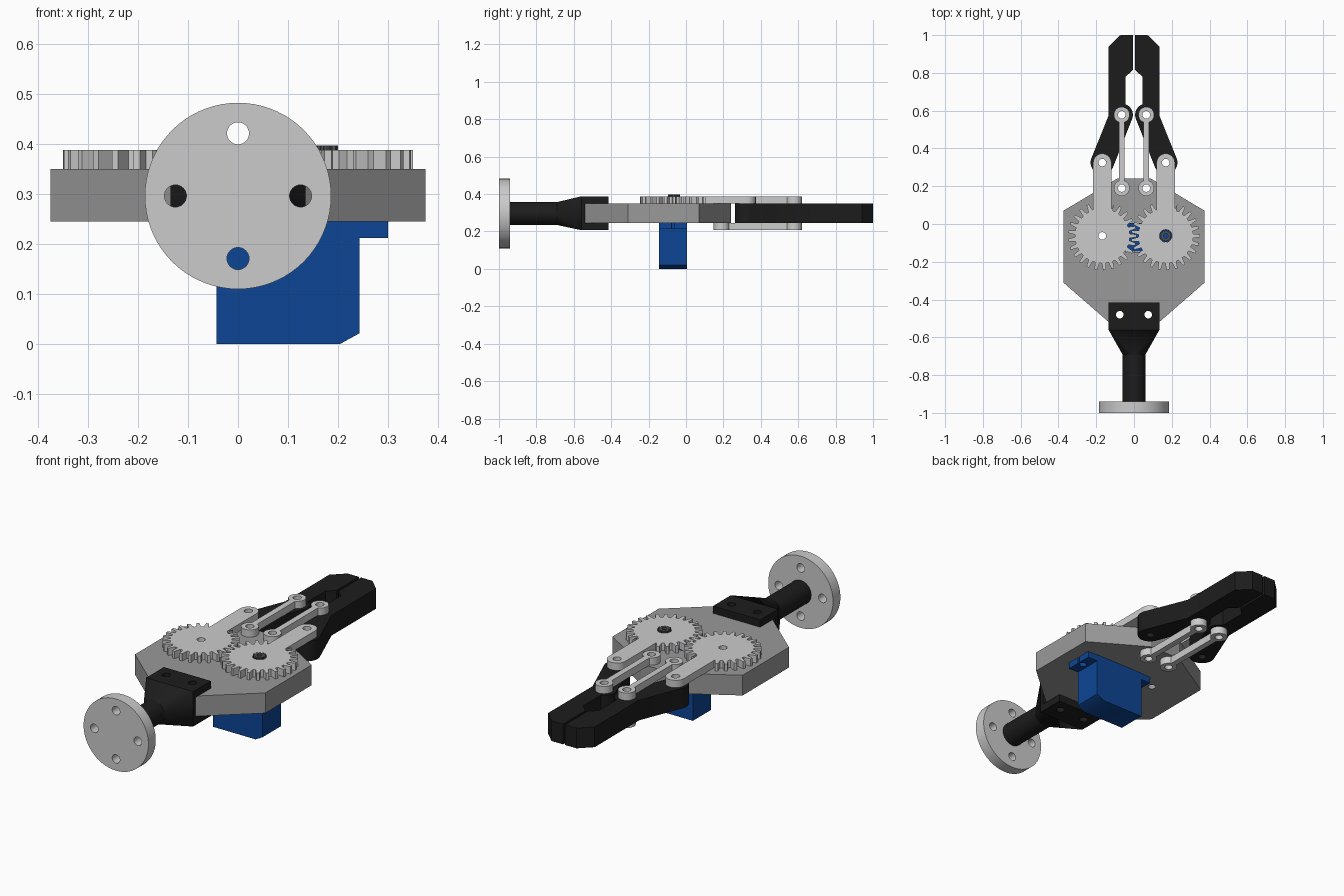
import bpy, bmesh
from math import sin, cos, radians, pi

if "Cube" in bpy.data.objects:
    bpy.data.objects.remove(bpy.data.objects["Cube"])


def material(name, color):
    m = bpy.data.materials.new(name)
    m.diffuse_color = (*color, 1)
    m.use_nodes = True
    m.node_tree.nodes["Principled BSDF"].inputs["Base Color"].default_value = m.diffuse_color
    return m


BLACK = material("black", (0.012, 0.012, 0.012))
DARK = material("dark_grey", (0.32, 0.32, 0.32))
STEEL = material("spline_grey", (0.08, 0.08, 0.08))
BLUE = material("blue", (0.004, 0.06, 0.3))


def arc(cx, cy, r, a0, a1, n=20):
    return [(cx + r * cos(radians(a0 + (a1 - a0) * i / n)),
             cy + r * sin(radians(a0 + (a1 - a0) * i / n))) for i in range(n + 1)]


def circle(cx, cy, r, n=32):
    return arc(cx, cy, r, 0, 360, n)[:-1]


def rect(x0, y0, x1, y1):
    return [(x0, y0), (x1, y0), (x1, y1), (x0, y1)]


def finish(ob, mat):
    bm = bmesh.new()
    bm.from_mesh(ob.data)
    bmesh.ops.remove_doubles(bm, verts=bm.verts, dist=1e-5)
    bmesh.ops.recalc_face_normals(bm, faces=bm.faces)
    bm.to_mesh(ob.data)
    bm.free()
    ob.data.materials.clear()
    if mat:
        ob.data.materials.append(mat)
    bpy.ops.object.select_all(action='DESELECT')
    ob.select_set(True)
    bpy.context.view_layer.objects.active = ob
    bpy.ops.object.shade_smooth_by_angle(angle=radians(30))


def extrude(name, loops, lo, hi, mat=None, along_y=False):
    """Outline plus hole loops, extruded from lo to hi along z (or y)."""
    cu = bpy.data.curves.new(name, 'CURVE')
    cu.dimensions = '2D'
    cu.fill_mode = 'BOTH'
    cu.extrude = (hi - lo) / 2
    for pts in loops:
        sp = cu.splines.new('POLY')
        sp.points.add(len(pts) - 1)
        for p, (x, y) in zip(sp.points, pts):
            p.co = (x, y, 0, 1)
        sp.use_cyclic_u = True
    ob = bpy.data.objects.new(name, cu)
    bpy.context.collection.objects.link(ob)
    mid = (lo + hi) / 2
    ob.location = (0, mid, 0) if along_y else (0, 0, mid)
    ob.rotation_euler.x = pi / 2 if along_y else 0
    bpy.ops.object.select_all(action='DESELECT')
    ob.select_set(True)
    bpy.context.view_layer.objects.active = ob
    bpy.ops.object.convert(target='MESH')
    ob = bpy.context.view_layer.objects.active
    finish(ob, mat)
    return ob


Z0, Z1 = 0.245, 0.35          # body thickness
T = 0.038                     # thin plate thickness
GX, GY = 0.168, -0.063        # gear centres
PY = 0.325                    # finger pivot
LX, LY0, LY1 = 0.065, 0.19, 0.578   # link pivots
ZC = 0.296                    # wrist axis height
H = 0.02                      # pin hole radius

# Body plate
half = [(0.09, 0.24), (0.374, 0.07), (0.374, -0.31), (0.11, -0.54)]
outline = half + [(-x, y) for x, y in reversed(half)]
holes = [circle(s * LX, LY0, H) for s in (1, -1)]
holes += [circle(s * 0.075, -0.48, H) for s in (1, -1)]
holes += [circle(-GX, GY, H), rect(-0.045, -0.148, 0.245, 0.008)]
extrude("body_plate", [outline] + holes, Z0, Z1, DARK)


# Gears with crank arms
def gear_outline(cx, cy, teeth=25, ro=0.182, ri=0.145, aw=0.048):
    pts = []
    for k in range(2 * teeth):
        for f, r in ((-0.32, ri), (-0.15, ro), (0.15, ro), (0.32, ri)):
            a = 360 * (k + f) / teeth
            if 109 < a < 431:
                pts.append((cx + r * cos(radians(a)), cy + r * sin(radians(a))))
    pts.append((cx + aw, cy + 0.14))
    pts += arc(cx, PY, aw, 0, 180)
    pts.append((cx - aw, cy + 0.14))
    return pts


for side, s, r in (("left", -1, H), ("right", 1, 0.033)):
    extrude("gear_arm_" + side, [gear_outline(s * GX, GY), circle(s * GX, GY, r),
                                 circle(s * GX, PY, H)], Z1, Z1 + T)

# Splined output shaft of the servo
spline = [(GX + r * cos(2 * pi * (k + f) / 12), GY + r * sin(2 * pi * (k + f) / 12))
          for k in range(12) for f, r in ((-0.3, 0.026), (-0.15, 0.032), (0.15, 0.032), (0.3, 0.026))]
extrude("servo_shaft", [spline, circle(GX, GY, 0.012, 16)], 0.3, 0.397, STEEL)

# Parallel links above and below, and fingers
for side, s in (("left", -1), ("right", 1)):
    cx = s * LX
    link = arc(cx, LY1, 0.042, -68, 248, 28) + arc(cx, LY0, 0.042, 112, 428, 28)
    loops = [link, circle(cx, LY0, H), circle(cx, LY1, H)]
    extrude("upper_link_" + side, loops, Z1, Z1 + T)
    extrude("lower_link_" + side, loops, Z0 - T, Z0)

    finger = [(0.006, 1), (0.072, 1), (0.134, 0.94), (0.134, 0.575)]
    finger += arc(GX, PY, 0.062, 22, -158) + arc(LX, LY1, 0.059, 202, 110, 12)
    finger += [(0.045, 0.78), (0.006, 0.815)]
    extrude("finger_" + side, [[(s * x, y) for x, y in finger],
                               circle(s * GX, PY, H), circle(cx, LY1, H)], Z0, Z1, BLACK)

# Servo body with slotted mounting ears
SY0, SY1, SX0, SX1 = -0.145, 0.005, -0.043, 0.243
extrude("servo_body", [[(SX0, 0), (0.203, 0), (SX1, 0.022), (SX1, 0.31), (SX0, 0.31)]],
        SY0, SY1, BLUE, along_y=True)
for side, s in (("left", -1), ("right", 1)):
    ear = [(0.14, SY0), (0.2, SY0)] + arc(0.172, -0.07, 0.018, -20, -340, 24)
    ear[2:2] = [(0.2, -0.0762)]
    ear += [(0.2, -0.0638), (0.2, SY1), (0.14, SY1)]
    extrude("servo_ear_" + side, [[(0.1 + s * x, y) for x, y in ear]], 0.212, Z0, BLUE)

# Wrist flange, shaft, taper and clevis
bolts = [circle(0.125 * cos(a), ZC + 0.125 * sin(a), 0.022)
         for a in (0, pi / 2, pi, 3 * pi / 2)]
extrude("wrist_flange", [circle(0, ZC, 0.186, 72)] + bolts, -1, -0.94)
extrude("wrist_shaft", [circle(0, ZC, 0.061, 40)], -0.94, -0.69, BLACK, along_y=True).location.y = -0.815

flange = bpy.data.objects["wrist_flange"]
flange.location = (0, -0.97, 0)
flange.rotation_euler.x = pi / 2

bm = bmesh.new()
for x, z in circle(0, ZC, 0.061, 40):
    bm.verts.new((x, -0.69, z))
for x, z in rect(-0.135, Z0 - T, 0.135, Z1 + T):
    bm.verts.new((x, -0.56, z))
bmesh.ops.convex_hull(bm, input=bm.verts)
me = bpy.data.meshes.new("wrist_taper")
bm.to_mesh(me)
bm.free()
taper = bpy.data.objects.new("wrist_taper", me)
bpy.context.collection.objects.link(taper)
finish(taper, BLACK)

jaw = [rect(-0.135, -0.56, 0.135, -0.415)] + [circle(s * 0.075, -0.48, H) for s in (1, -1)]
extrude("clevis_upper", jaw, Z1, Z1 + T, BLACK)
extrude("clevis_lower", jaw, Z0 - T, Z0, BLACK)
extrude("clevis_web", [rect(-0.135, -0.56, 0.135, -0.541)], Z0, Z1, BLACK)
